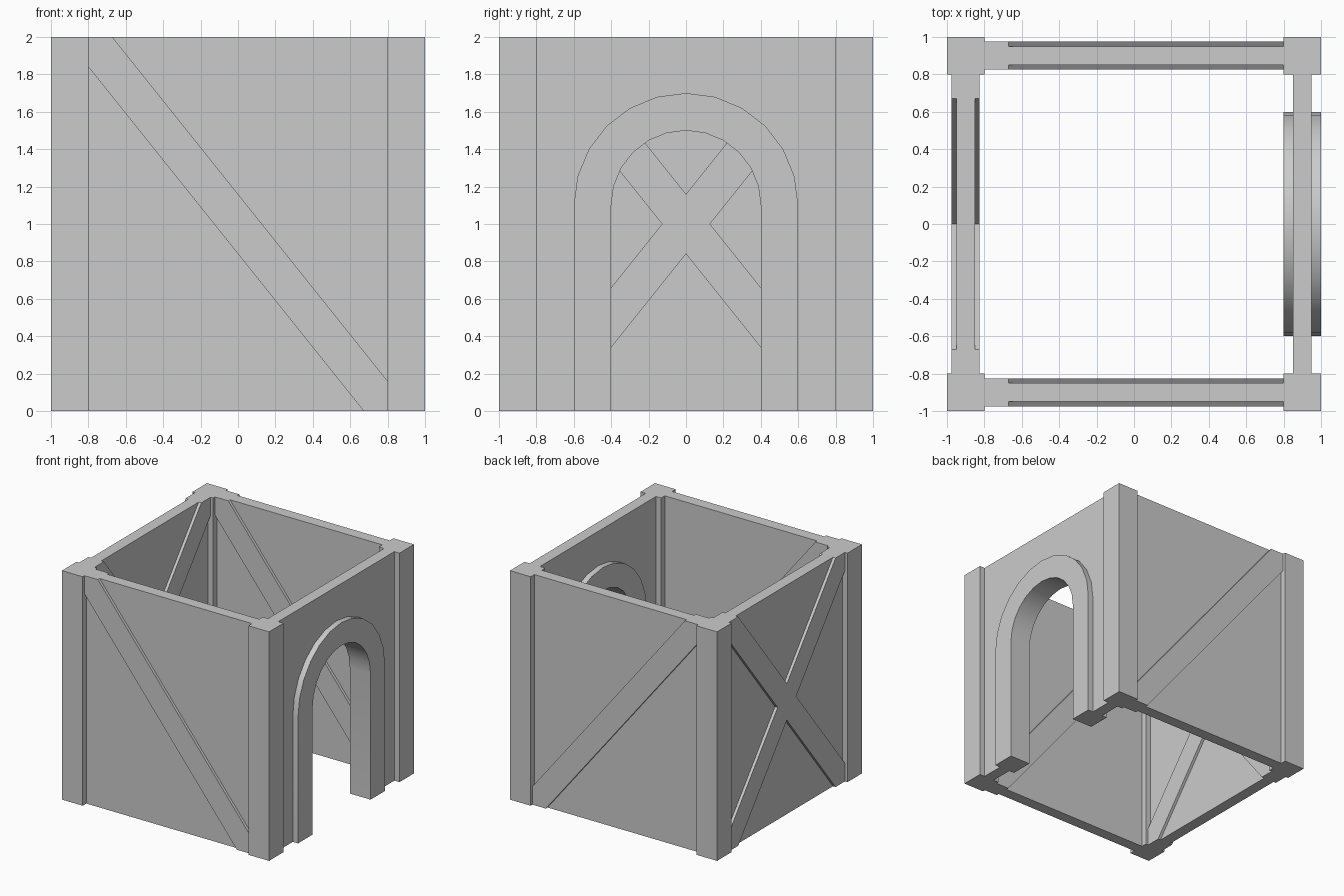
import bpy, bmesh
from math import sin, cos, pi, radians

if "Cube" in bpy.data.objects:
    bpy.data.objects.remove(bpy.data.objects["Cube"])

SPAN, HEIGHT = 0.8, 2.0        # half width between posts, wall height
CENTRE = 0.9                   # distance of the wall centre planes
DX, DZ = 0.128, 0.16           # brace width measured along x and z
WALL, BRACE, POST = 0.10, 0.15, 0.20


def slab(name, outline, axis, centre, thickness):
    """Extrude an upright (u, z) outline through a thickness along axis."""
    bm = bmesh.new()
    start = centre - thickness / 2

    def place(u, z):
        return (start, u, z) if axis == 'X' else (u, start, z)

    face = bm.faces.new([bm.verts.new(place(u, z)) for u, z in outline])
    ext = bmesh.ops.extrude_face_region(bm, geom=[face], use_keep_orig=True)
    verts = [g for g in ext['geom'] if isinstance(g, bmesh.types.BMVert)]
    bmesh.ops.translate(bm, verts=verts,
                        vec=(thickness, 0, 0) if axis == 'X' else (0, thickness, 0))
    bmesh.ops.recalc_face_normals(bm, faces=bm.faces)
    mesh = bpy.data.meshes.new(name)
    bm.to_mesh(mesh)
    bm.free()
    obj = bpy.data.objects.new(name, mesh)
    bpy.context.collection.objects.link(obj)
    return obj


def rect(u0, u1):
    return [(u0, 0), (u1, 0), (u1, HEIGHT), (u0, HEIGHT)]


def arch(radius, spring=1.1, steps=12):
    """Arch line from the left foot over the top to the right foot."""
    curve = [(-radius * cos(pi * i / steps), spring + radius * sin(pi * i / steps))
             for i in range(steps + 1)]
    return [(-radius, 0)] + curve + [(radius, 0)]


# Corner posts
for sx in (-1, 1):
    for sy in (-1, 1):
        name = ("back" if sy > 0 else "front") + ("_right" if sx > 0 else "_left") + "_post"
        slab(name, rect(sx * CENTRE - 0.1, sx * CENTRE + 0.1), 'Y', sy * CENTRE, POST)

# Front and back walls with one diagonal brace each
diagonal = [(-SPAN, HEIGHT), (-SPAN, HEIGHT - DZ), (SPAN - DX, 0),
            (SPAN, 0), (SPAN, DZ), (-SPAN + DX, HEIGHT)]
for side, sy in (("front", -1), ("back", 1)):
    slab(side + "_wall", rect(-SPAN, SPAN), 'Y', sy * CENTRE, WALL)
    slab(side + "_brace", diagonal, 'Y', sy * CENTRE, BRACE)

# Left wall with a crossed brace, outlined from one mirrored quarter
slab("left_wall", rect(-SPAN, SPAN), 'X', -CENTRE, WALL)
quarter = [(DX, 0), (SPAN, 1 - DZ), (SPAN, 1), (SPAN - DX, 1), (0, DZ)]
half = quarter + [(-u, z) for u, z in reversed(quarter[:-1])]
cross = half + [(u, -z) for u, z in reversed(half[1:-1])]
slab("left_cross_brace", [(u, z + 1) for u, z in cross], 'X', -CENTRE, BRACE)

# Right wall with doorway; its cut edge is hidden inside the arch frame
wall = [(SPAN, 0), (SPAN, HEIGHT), (-SPAN, HEIGHT), (-SPAN, 0)] + arch(0.5)
slab("right_wall", wall, 'X', CENTRE, WALL)

# Raised arch frame round the doorway
frame = slab("arch_frame", arch(0.6) + arch(0.4)[::-1], 'X', CENTRE, POST)
bpy.ops.object.select_all(action='DESELECT')
frame.select_set(True)
bpy.context.view_layer.objects.active = frame
bpy.ops.object.shade_smooth_by_angle(angle=radians(30))
